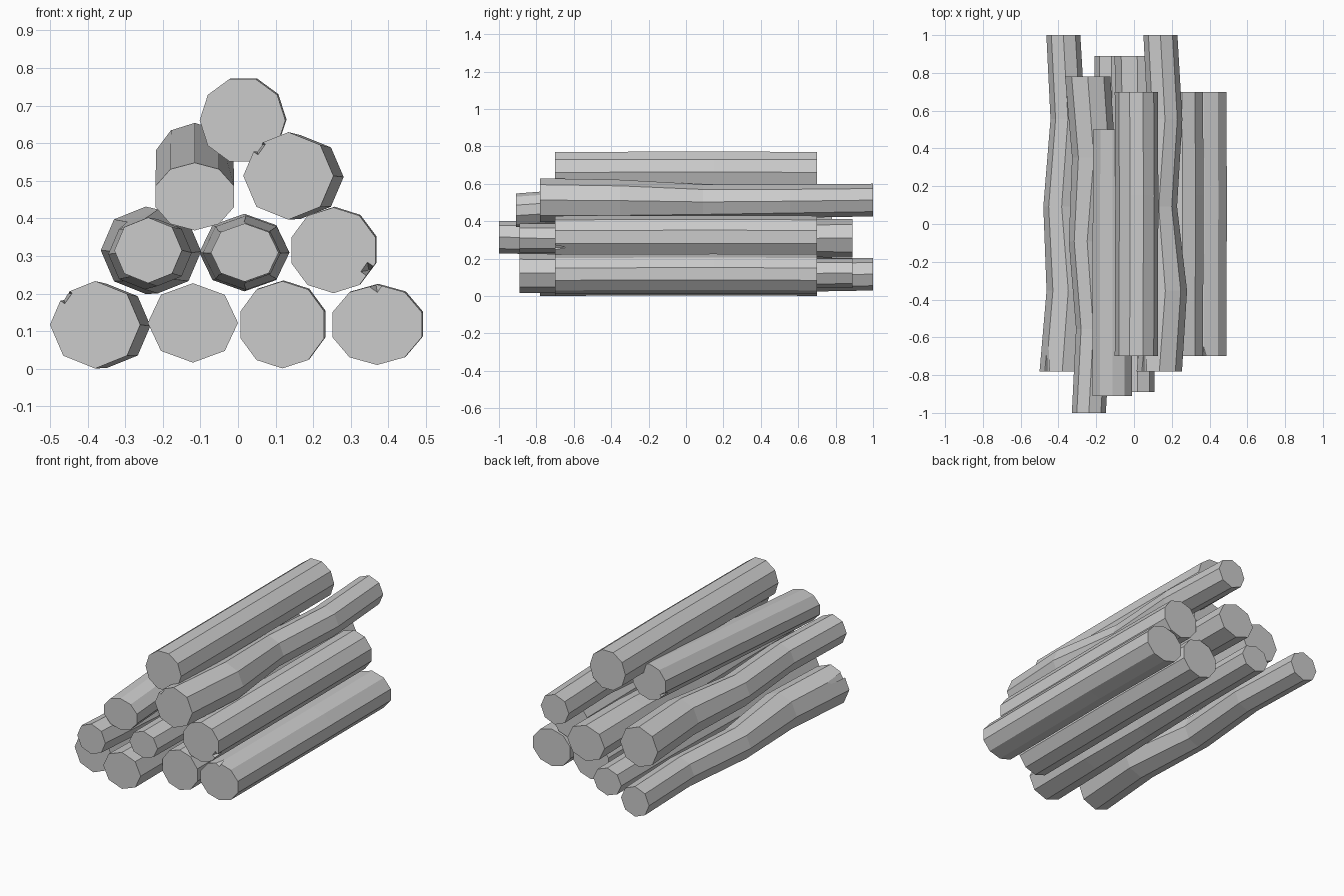
import bpy, bmesh
from math import sin, cos, pi, radians

if "Cube" in bpy.data.objects:
    bpy.data.objects.remove(bpy.data.objects["Cube"])


def ring(bm, n, x, y, z, rx, rz, roll):
    return [bm.verts.new((x + rx * cos(roll + 2 * pi * i / n), y,
                          z + rz * sin(roll + 2 * pi * i / n))) for i in range(n)]


def loft(name, n, sections, roll=0):
    """Skin a row of n-sided rings (x, y, z, rx, rz) into a closed log."""
    bm = bmesh.new()
    rings = [ring(bm, n, *s, radians(roll)) for s in sections]
    for a, b in zip(rings, rings[1:]):
        for i in range(n):
            j = (i + 1) % n
            bm.faces.new((a[i], a[j], b[j], b[i]))
    bm.faces.new(rings[0])
    bm.faces.new(rings[-1])
    bmesh.ops.recalc_face_normals(bm, faces=bm.faces)
    mesh = bpy.data.meshes.new(name)
    bm.to_mesh(mesh)
    bm.free()
    ob = bpy.data.objects.new(name, mesh)
    bpy.context.collection.objects.link(ob)
    return ob


def groove(log, x, y, z, length, size=0.025):
    """Cut a tapering split into the end of a log."""
    d = -0.01 if length > 0 else 0.01
    cutter = loft("split_cutter", 4, [(x, y + d, z, size, size),
                                      (x, y + length, z, 0.002, 0.002)], 10)
    mod = log.modifiers.new("split", "BOOLEAN")
    mod.operation = "DIFFERENCE"
    mod.object = cutter
    bpy.context.view_layer.objects.active = log
    bpy.ops.object.modifier_apply(modifier=mod.name)
    bpy.data.objects.remove(cutter)


# fraction of length, sideways bend, vertical bend, radius
BENT = [(0, 0, 0, .120), (.24, .032, -.003, .115), (.49, -.003, -.010, .097),
        (.75, .030, -.006, .092), (1, .006, 0, .090)]


def long_log(name, x, z, y_big, y_small, bend=1.0, flat=.97):
    """Eight-sided bent log that tapers from y_big to y_small."""
    return loft(name, 8, [(x + bx * bend, y_big + t * (y_small - y_big), z + bz * bend,
                           r, r * flat) for t, bx, bz, r in BENT])


def short_log(name, x, z, rx=.118, rz=.115, roll=18):
    """Ten-sided straight log."""
    return loft(name, 10, [(x, -.70, z, rx, rz), (x + .003, .15, z + .002, rx, rz),
                           (x, .70, z, rx, rz)], roll)


# bottom row
log = long_log("bottom_log_1", -.380, .117, -.78, 1.0)
groove(log, -.465, -.78, .197, .25)
long_log("bottom_log_2", -.120, .122, -.89, .89, .15, .88)
short_log("bottom_log_3", .118, .117, .117, .116)
log = short_log("bottom_log_4", .370, .117, .125, .107)
groove(log, .367, -.70, .224, .05)

# second row
long_log("second_log_1", -.245, .315, .78, -1.0)
long_log("second_log_2", .017, .309, .89, -.89, .15, .86)
log = short_log("second_log_3", .254, .315, .117, .114)
groove(log, .348, -.70, .262, .06)

# third row, left log tilted up to the back
log = loft("third_log_1", 10, [(-.115, -.91, .458, .110, .090),
                               (-.115, .50, .550, .108, .104)], 18)
groove(log, -.205, .50, .49, -.06)
log = long_log("third_log_2", .134, .513, -.78, 1.0)
groove(log, .049, -.78, .593, .25)

# top log
short_log("top_log", .012, .661, .114, .115, 0)
